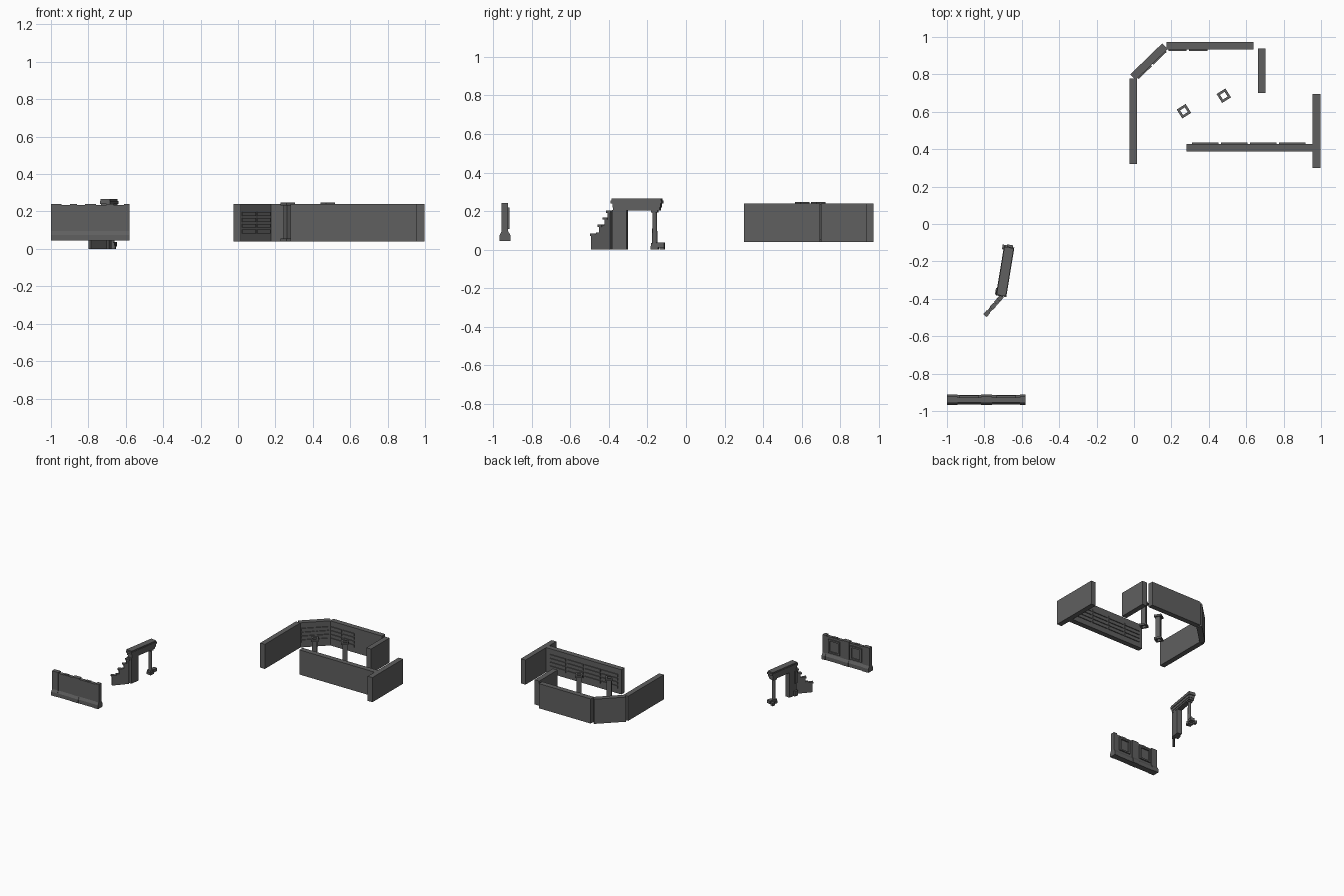
import bpy, bmesh, math
from mathutils import Matrix, Vector

cube = bpy.data.objects.get("Cube")
if cube:
    bpy.data.objects.remove(cube, do_unlink=True)

GREY = (0.115, 0.115, 0.115, 1)
stone = bpy.data.materials.new("dark_grey_stone")
stone.use_nodes = True
stone.diffuse_color = GREY
stone.node_tree.nodes["Principled BSDF"].inputs["Base Color"].default_value = GREY


def finish(name, bm, matrix=None):
    bmesh.ops.recalc_face_normals(bm, faces=bm.faces)
    mesh = bpy.data.meshes.new(name)
    bm.to_mesh(mesh)
    bm.free()
    mesh.materials.append(stone)
    obj = bpy.data.objects.new(name, mesh)
    bpy.context.collection.objects.link(obj)
    if matrix:
        obj.matrix_world = matrix
    return obj


def add_box(bm, lo, hi):
    lo, hi = Vector(lo), Vector(hi)
    m = Matrix.Translation((lo + hi) / 2) @ Matrix.Diagonal((*(hi - lo), 1))
    bmesh.ops.create_cube(bm, size=1, matrix=m)


def boxes(name, pairs, matrix=None):
    bm = bmesh.new()
    for lo, hi in pairs:
        add_box(bm, lo, hi)
    return finish(name, bm, matrix)


def extrude(name, outline, start, end, to_3d, matrix=None):
    """Prism: 2D outline swept between two offsets."""
    bm = bmesh.new()
    rings = [[bm.verts.new(to_3d(a, b, t)) for a, b in outline] for t in (start, end)]
    for ring in rings:
        bm.faces.new(ring)
    n = len(outline)
    for i in range(n):
        j = (i + 1) % n
        bm.faces.new((rings[0][i], rings[0][j], rings[1][j], rings[1][i]))
    return finish(name, bm, matrix)


def frame(origin, angle):
    return Matrix.Translation(origin) @ Matrix.Rotation(angle, 4, 'Z')


# Compound walls, floating slightly above the ground
LOW, HIGH, T = 0.04, 0.24, 0.021


def wall(name, p, q):
    d = Vector(q) - Vector(p)
    m = frame((*p, 0), math.atan2(d.y, d.x))
    boxes(name, [((0, -T, LOW), (d.length, T, HIGH))], m)
    return m


wall("west_wall", (-0.004, 0.32), (-0.004, 0.777))
corner = wall("corner_wall", (-0.005, 0.785), (0.165, 0.95))
back = wall("back_wall", (0.174, 0.953), (0.64, 0.953))
wall("inner_end_wall", (0.683, 0.70), (0.683, 0.937))
wall("east_wall", (0.976, 0.30), (0.976, 0.695))
front = wall("front_wall", (0.28, 0.408), (0.955, 0.408))


# Framed slat panels on the inner wall faces
def slats(name, matrix, side, start, pitch, count):
    parts = []
    for c in range(count):
        x0 = start + c * pitch
        x1 = x0 + pitch - 0.012
        for r in range(4):
            z = 0.083 + r * 0.031
            ys = sorted((side * (T - 0.002), side * (T + 0.007)))
            parts.append(((x0, ys[0], z), (x1, ys[1], z + 0.02)))
    boxes(name, parts, matrix)


slats("corner_wall_slats", corner, -1, 0.015, 0.11, 2)
slats("back_wall_slats", back, -1, 0.01, 0.11, 2)
slats("front_wall_slats", front, 1, 0.03, 0.155, 4)


# Hollow posts with square collars
def tube(bm, outer, inner, z0, z1):
    rings = []
    for r, z in ((outer, z0), (outer, z1), (inner, z1), (inner, z0)):
        rings.append([bm.verts.new((sx * r, sy * r, z))
                      for sx, sy in ((-1, -1), (1, -1), (1, 1), (-1, 1))])
    for k in range(4):
        a, b = rings[k], rings[(k + 1) % 4]
        for i in range(4):
            j = (i + 1) % 4
            bm.faces.new((a[i], a[j], b[j], b[i]))


for name, x, y in (("near_post", 0.267, 0.603), ("far_post", 0.48, 0.686)):
    bm = bmesh.new()
    tube(bm, 0.028, 0.015, 0.04, 0.055)
    tube(bm, 0.018, 0.015, 0.055, 0.232)
    tube(bm, 0.028, 0.015, 0.232, 0.248)
    finish(name, bm, frame((x, y, 0), math.radians(32)))

# Road barrier: flared profile with posts and raised panels on the back
profile = [(-0.964, 0.045), (-0.964, 0.075), (-0.954, 0.095), (-0.954, 0.234),
           (-0.927, 0.234), (-0.927, 0.095), (-0.915, 0.075), (-0.915, 0.045)]
extrude("barrier_body", profile, -0.995, -0.585, lambda a, b, t: (t, a, b))
for name, x0, x1 in (("left", -0.61, -0.58), ("middle", -0.817, -0.758), ("right", -1.0, -0.945)):
    grown = [(a + (0.004 if a > -0.94 else -0.003), b + (0.007 if b > 0.2 else 0))
             for a, b in profile]
    extrude("barrier_post_" + name, grown, x0, x1, lambda a, b, t: (t, a, b))
for name, cx in (("left", -0.684), ("right", -0.88)):
    w = 0.052
    boxes("barrier_frame_" + name, [
        ((cx - w, -0.93, 0.205), (cx + w, -0.917, 0.218)),
        ((cx - w, -0.93, 0.108), (cx + w, -0.917, 0.12)),
        ((cx - w, -0.93, 0.12), (cx - w + 0.014, -0.917, 0.205)),
        ((cx + w - 0.014, -0.93, 0.12), (cx + w, -0.917, 0.205)),
        ((cx - 0.018, -0.95, 0.23), (cx + 0.018, -0.93, 0.239))])

# Ruined gateway: local x runs along the lintel towards the back
gate = frame((-0.689, -0.254, 0), math.radians(80.7))
boxes("gate_lintel", [
    ((-0.122, -0.021, 0.203), (0.122, 0.021, 0.218)),
    ((-0.126, -0.024, 0.218), (0.126, 0.024, 0.24)),
    ((-0.134, -0.028, 0.24), (0.134, 0.028, 0.256)),
    ((-0.13, -0.025, 0.256), (0.13, 0.025, 0.266))], gate)
boxes("gate_pillar", [
    ((-0.128, -0.02, 0), (-0.052, 0.02, 0.205)),
    ((-0.13, 0.018, 0.0), (-0.095, 0.034, 0.04)),
    ((-0.125, 0.018, 0.1), (-0.105, 0.03, 0.2))], gate)

# Slender round column with capital and broken base
bm = bmesh.new()
bmesh.ops.create_cone(bm, cap_ends=True, segments=12, radius1=0.014, radius2=0.012,
                      depth=0.18, matrix=Matrix.Translation((0.093, 0, 0.115)))
column = finish("gate_column", bm, gate)
for poly in column.data.polygons:
    poly.use_smooth = len(poly.vertices) == 4
boxes("gate_column_blocks", [
    ((0.073, -0.02, 0.0), (0.113, 0.02, 0.018)),
    ((0.077, -0.016, 0.018), (0.109, 0.016, 0.034)),
    ((0.076, -0.017, 0.192), (0.11, 0.017, 0.205)),
    ((0.105, -0.02, 0.012), (0.145, 0.012, 0.036)),
    ((0.115, 0.014, 0.0), (0.14, 0.036, 0.024))], gate)

# Stepped wing leaning out diagonally from the pillar
steps = [(0, 0), (0.13, 0), (0.13, 0.08), (0.098, 0.08), (0.098, 0.09), (0.075, 0.09),
         (0.075, 0.128), (0.04, 0.128), (0.04, 0.165), (0.018, 0.165), (0.018, 0.2), (0, 0.2)]
wing = frame((-0.708, -0.388, 0), math.radians(229))
extrude("gate_wing", steps, -0.009, 0.009, lambda a, b, t: (a, t, b), wing)
boxes("gate_wing_caps", [((x - 0.024, -0.012, z - 0.012), (x + 0.005, 0.012, z))
                         for x, z in ((0.13, 0.083), (0.079, 0.13), (0.043, 0.168), (0.02, 0.202))],
      wing)
